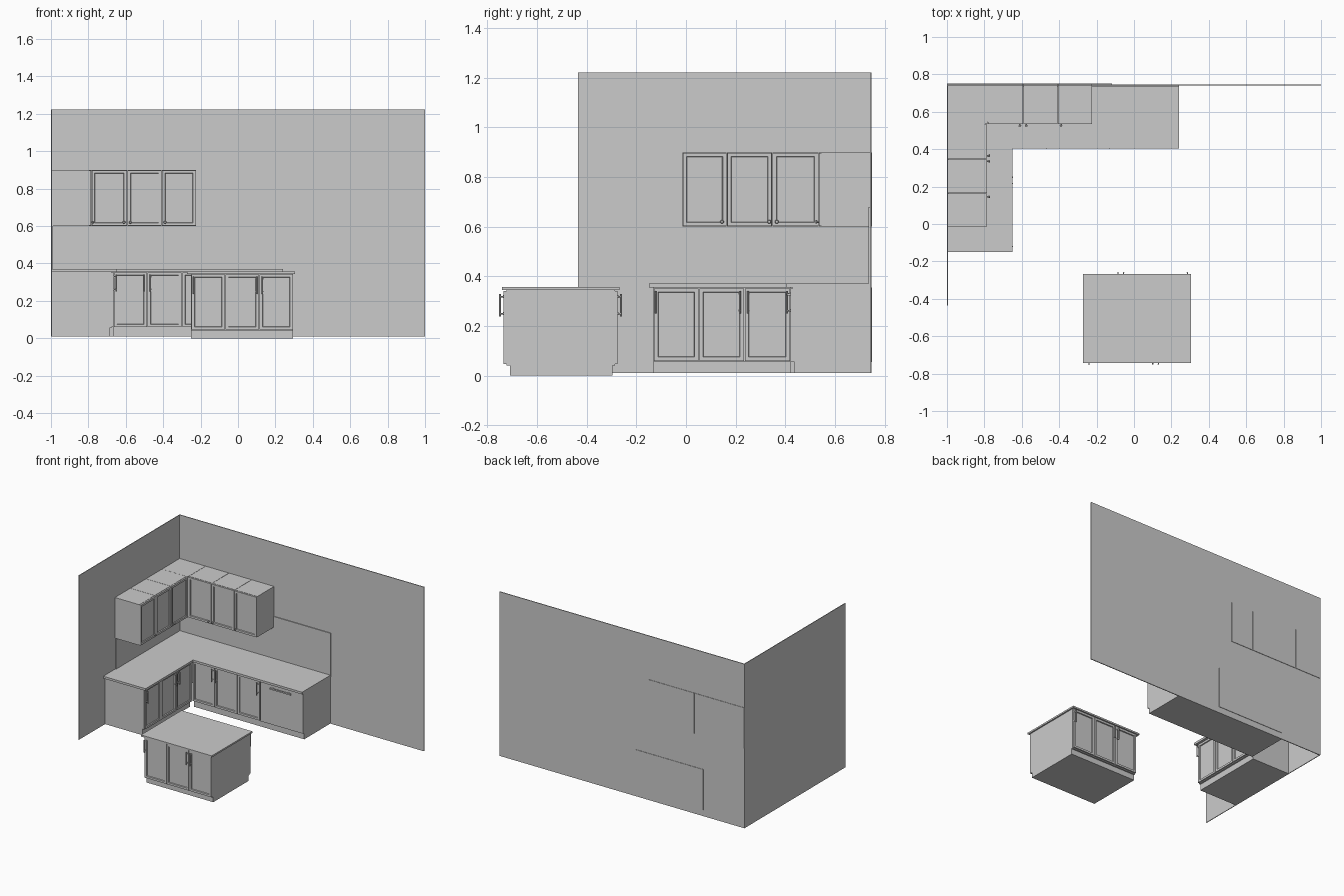
import bpy, bmesh
from math import pi
from mathutils import Matrix, Vector

if "Cube" in bpy.data.objects:
    bpy.data.objects.remove(bpy.data.objects["Cube"])


def add_mesh(name, bm, M=Matrix()):
    bmesh.ops.recalc_face_normals(bm, faces=bm.faces)
    me = bpy.data.meshes.new(name)
    bm.to_mesh(me)
    bm.free()
    me.transform(M)
    ob = bpy.data.objects.new(name, me)
    bpy.context.collection.objects.link(ob)
    return ob


def put_box(bm, x, y, z):
    size = Vector((x[1] - x[0], y[1] - y[0], z[1] - z[0]))
    mid = Vector((sum(x) / 2, sum(y) / 2, sum(z) / 2))
    m = Matrix.Translation(mid) @ Matrix.Diagonal(size).to_4x4()
    return bmesh.ops.create_cube(bm, size=1, matrix=m)


def box(name, x, y, z, M=Matrix()):
    bm = bmesh.new()
    put_box(bm, x, y, z)
    return add_mesh(name, bm, M)


def rod(bm, a, b, r, r2=None, seg=12):
    a, b = Vector(a), Vector(b)
    d = b - a
    m = Matrix.Translation((a + b) / 2) @ d.to_track_quat('Z', 'Y').to_matrix().to_4x4()
    bmesh.ops.create_cone(bm, cap_ends=True, segments=seg, radius1=r,
                          radius2=r if r2 is None else r2, depth=d.length, matrix=m)


def smooth(ob):
    bpy.context.view_layer.objects.active = ob
    ob.select_set(True)
    bpy.ops.object.shade_smooth_by_angle()
    ob.select_set(False)


# Local door frame: front plane is y = 0 and faces -y, u runs along x
def door(name, M, u, z):
    bm = bmesh.new()
    put_box(bm, (u[0] + .002, u[1] - .002), (0, .012), z)
    bm.normal_update()
    front = min(bm.faces, key=lambda f: f.calc_center_median().y)
    bmesh.ops.inset_region(bm, faces=[front], thickness=.021)
    bmesh.ops.inset_region(bm, faces=[front], thickness=.003, depth=-.007)
    add_mesh(name, bm, M)


def bar_handle(name, M, u, z):
    bm = bmesh.new()
    rod(bm, (u, -.014, z[0]), (u, -.014, z[1]), .004)
    for h in (z[0] + .012, z[1] - .012):
        rod(bm, (u, .002, h), (u, -.014, h), .003)
        rod(bm, (u, .001, h), (u, -.003, h), .006)
    smooth(add_mesh(name, bm, M))


def knob(name, M, u, z):
    bm = bmesh.new()
    rod(bm, (u, .002, z), (u, -.008, z), .004)
    rod(bm, (u, -.006, z), (u, -.010, z), .005, .008)
    rod(bm, (u, -.010, z), (u, -.014, z), .008, .005)
    smooth(add_mesh(name, bm, M))


def front_row(name, M, edges, z, pulls, fitting, fz):
    for i, (a, b) in enumerate(zip(edges, edges[1:])):
        door(f"{name}_door_{i}", M, (a, b), z)
    for i, u in enumerate(pulls):
        fitting(f"{name}_pull_{i}", M, u, fz)


def place(x, y, angle=0):
    return Matrix.Translation((x, y, 0)) @ Matrix.Rotation(angle, 4, 'Z')


# Walls
box("back_wall", (-1, 1), (.741, .747), (.01, 1.222))
box("left_wall", (-1, -.995), (-.435, .747), (.01, 1.222))

# Splashback panels
box("back_splashback", (-.996, .24), (.735, .743), (.37, .68))
box("left_splashback", (-.997, -.989), (-.01, .74), (.37, .62))

# L-shaped worktop
bm = bmesh.new()
outline = [(-1, -.15), (-.65, -.15), (-.65, .405), (.24, .405), (.24, .745), (-1, .745)]
f = bm.faces.new([bm.verts.new((x, y, .355)) for x, y in outline])
top = bmesh.ops.extrude_face_region(bm, geom=[f])['geom']
bmesh.ops.translate(bm, vec=(0, 0, .016), verts=[v for v in top if isinstance(v, bmesh.types.BMVert)])
add_mesh("worktop", bm)

# Base cabinets on the left wall
left_base = place(-.665, 0, pi / 2)
box("left_base_body", (-.998, -.676), (-.13, .42), (.055, .355))
box("left_base_plinth", (-.998, -.688), (-.13, .42), (.01, .057))
front_row("left_base", left_base, (-.13, .052, .235, .42), (.06, .352),
          (-.12, .217, .25), bar_handle, (.25, .342))

# Base cabinets on the back wall
back_base = place(0, .42)
box("back_base_body", (-.665, -.117), (.431, .75), (.055, .355))
box("back_base_plinth", (-.665, .235), (.437, .745), (.01, .057))
front_row("back_base", back_base, (-.665, -.485, -.3, -.117), (.06, .352),
          (-.5, -.468, -.132), bar_handle, (.25, .342))

# Dishwasher with flat front and horizontal handle
box("dishwasher_body", (-.115, .235), (.43, .742), (.055, .355))
box("dishwasher_front", (-.112, .235), (.42, .432), (.058, .352))
bm = bmesh.new()
put_box(bm, (-.025, .145), (.404, .411), (.322, .332))
for x in (-.01, .122):
    put_box(bm, (x, x + .008), (.409, .422), (.323, .331))
add_mesh("dishwasher_handle", bm)

# Wall cabinets on the left
left_upper = place(-.785, 0, pi / 2)
ys = (-.015, .165, .347, .535)
for i, (a, b) in enumerate(zip(ys, ys[1:])):
    box(f"left_wall_cabinet_{i}", (-.999, -.796), (a + .001, b - .001), (.6, .9))
front_row("left_upper", left_upper, ys, (.602, .898), (.145, .335, .366), knob, .62)

# Wall cabinets on the back, including the corner unit
back_upper = place(0, .535)
xs = (-.783, -.592, -.407, -.223)
box("corner_wall_cabinet", (-.999, -.784), (.535, .75), (.6, .9))
for i, (a, b) in enumerate(zip(xs, xs[1:])):
    box(f"back_wall_cabinet_{i}", (a + .001, b - .001), (.546, .75), (.6, .9))
front_row("back_upper", back_upper, xs, (.602, .898), (-.61, -.576, -.39), knob, .62)

# Island with doors on both long sides
box("island_body", (-.25, .295), (-.724, -.286), (.04, .346))
box("island_plinth", (-.25, .295), (-.71, -.297), (0, .044))
box("island_top", (-.273, .305), (-.742, -.268), (.345, .357))
for side, M in (("front", place(.0225, -.735)), ("rear", place(.0225, -.275, pi))):
    front_row(f"island_{side}", M, (-.2725, -.091, .091, .2725), (.046, .342),
              (-.263, .078, .108), bar_handle, (.238, .33))
